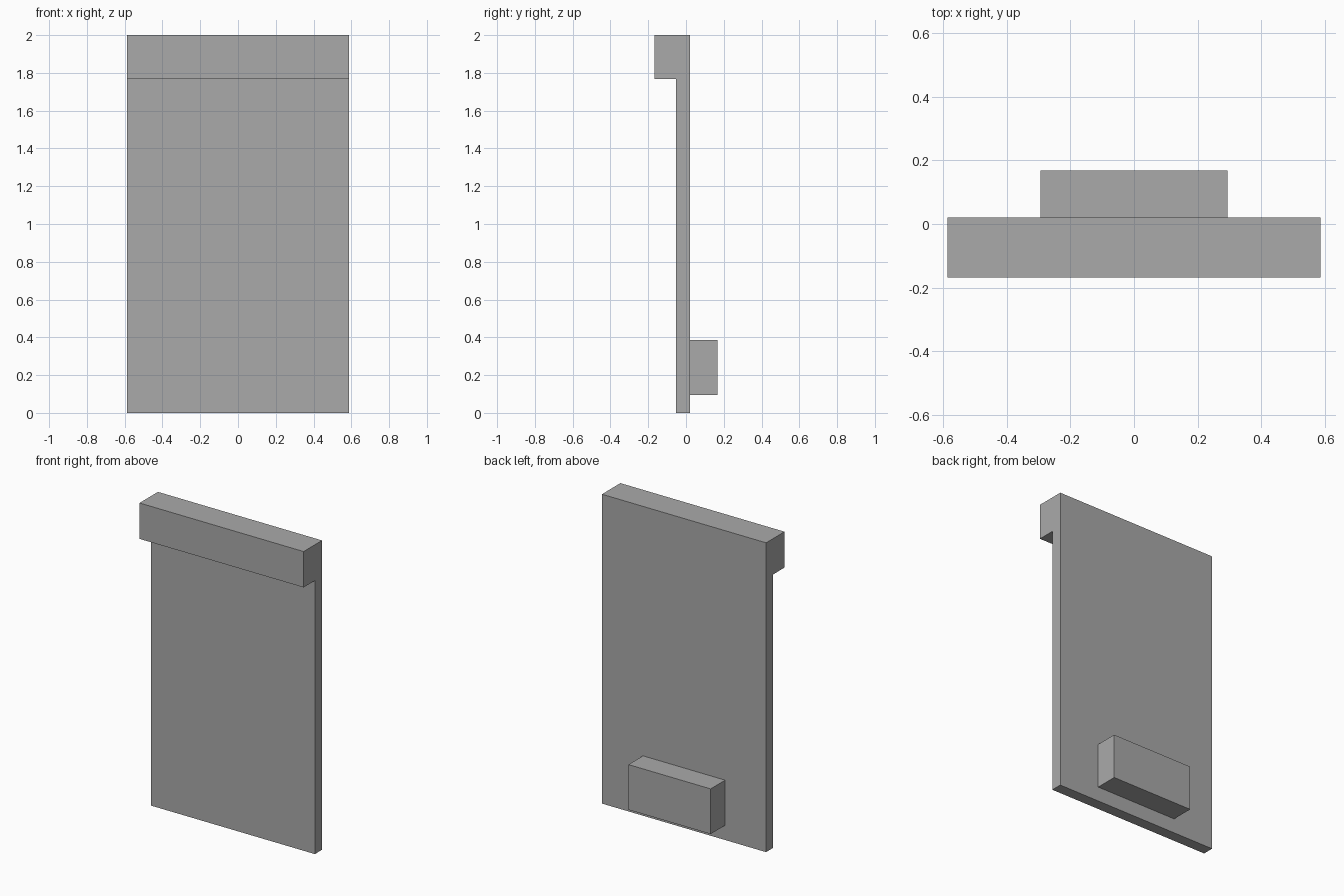
import bpy
import bmesh

cube = bpy.data.objects.get("Cube")
if cube:
    bpy.data.objects.remove(cube, do_unlink=True)

grey = bpy.data.materials.new("plain grey")
grey.use_nodes = True
colour = (0.4, 0.4, 0.4, 1)
grey.diffuse_color = colour
grey.node_tree.nodes["Principled BSDF"].inputs["Base Color"].default_value = colour


def extrude_profile(name, profile, half_width):
    """Extrude a (y, z) side profile symmetrically along x."""
    bm = bmesh.new()
    face = bm.faces.new([bm.verts.new((-half_width, y, z)) for y, z in profile])
    result = bmesh.ops.extrude_face_region(bm, geom=[face])
    moved = [v for v in result["geom"] if isinstance(v, bmesh.types.BMVert)]
    bmesh.ops.translate(bm, verts=moved, vec=(2 * half_width, 0, 0))
    bmesh.ops.recalc_face_normals(bm, faces=bm.faces)
    mesh = bpy.data.meshes.new(name)
    bm.to_mesh(mesh)
    bm.free()
    mesh.materials.append(grey)
    obj = bpy.data.objects.new(name, mesh)
    bpy.context.collection.objects.link(obj)
    return obj


front, back = -0.053, 0.02

# Upright panel with an overhanging lip along its top front edge
extrude_profile("panel_with_lip", [
    (back, 0), (back, 2), (-0.168, 2), (-0.168, 1.768),
    (front, 1.768), (front, 0)], 0.587)

# Block low on the back of the panel
extrude_profile("back_block", [
    (back, 0.095), (0.168, 0.095), (0.168, 0.387), (back, 0.387)], 0.294)
